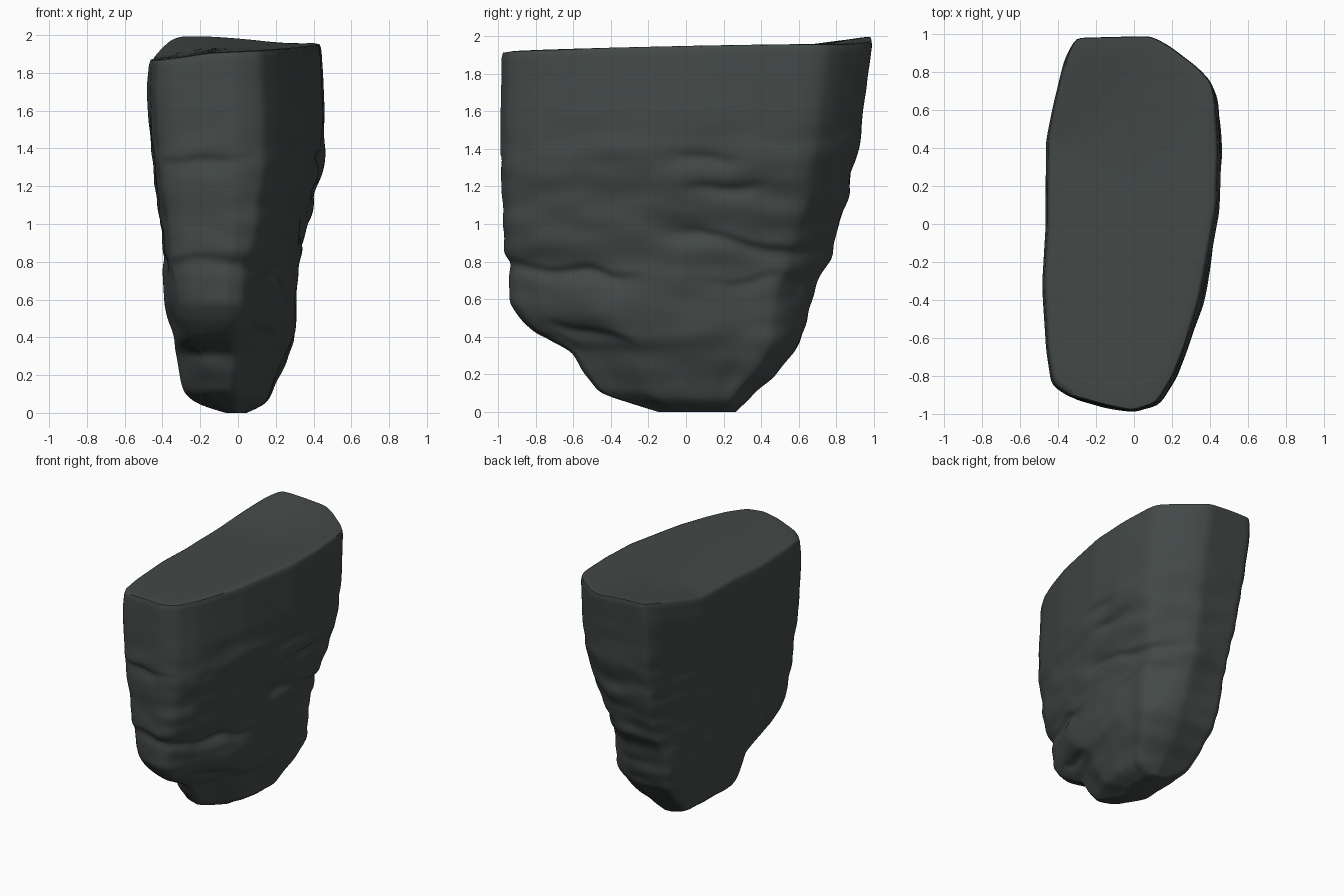
import bpy, math
from mathutils import Vector, noise

if "Cube" in bpy.data.objects:
    bpy.data.objects.remove(bpy.data.objects["Cube"])

N = 200          # points around the rock
LEVELS = 130     # rings from base to rim

# plan outline of the flat top (x, y), clockwise from the back left
OUTLINE = [(-.31, .99), (.10, 1.0), (.2, .95), (.35, .84), (.43, .76), (.45, .68),
           (.465, .4), (.455, .1), (.40, -.2), (.36, -.4), (.28, -.65), (.22, -.8),
           (.13, -.94), (0, -.98), (-.15, -.95), (-.34, -.9), (-.43, -.84),
           (-.46, -.65), (-.48, -.3), (-.46, 0), (-.46, .45), (-.42, .65), (-.36, .89)]

# side silhouettes by height: z, low, high
X_EXT = [(0, -.06, .04), (.045, -.21, .14), (.1, -.28, .17), (.2, -.30, .21), (.4, -.34, .29),
         (.6, -.385, .31), (.8, -.39, .32), (.9, -.40, .355), (1.0, -.41, .375), (1.16, -.425, .405),
         (1.25, -.435, .435), (1.38, -.445, .455), (1.45, -.455, .455),
         (1.6, -.47, .46), (1.8, -.48, .45), (1.95, -.465, .44)]
Y_EXT = [(0, -.14, .26), (.04, -.27, .30), (.1, -.45, .36), (.2, -.53, .47), (.34, -.63, .59),
         (.37, -.71, .60), (.43, -.80, .62), (.5, -.87, .64), (.6, -.94, .66), (.68, -.945, .68),
         (.8, -.935, .76), (.88, -.965, .78), (1.0, -.97, .82), (1.16, -.98, .87),
         (1.25, -.985, .87), (1.4, -.985, .92), (1.6, -.985, .94), (1.95, -.98, .99)]

# cracks: side (x, y), centre (along, z), slope, half length, depth
CRACKS = [((0, -1), (-.2, 1.34), .02, .4, .012), ((0, -1), (-.2, .79), -.02, .35, .012),
          ((0, -1), (-.2, .36), .1, .35, .02),
          ((1, 0), (-.6, .74), -.08, .4, .025), ((1, 0), (.35, .9), -.1, .45, .022),
          ((1, 0), (-.5, .42), -.25, .25, .03), ((1, 0), (.2, 1.2), .1, .25, .02),
          ((1, 0), (.1, 1.36), -.1, .2, .012), ((1, 0), (.35, .7), .06, .35, .012),
          ((-1, 0), (.3, 1.15), .1, .45, .012), ((-1, 0), (-.4, .8), -.08, .4, .012),
          ((-1, 0), (.2, .62), .08, .4, .012)]

# bulges and dents on the right face: y, z, y radius, z radius, amount
LUMPS = [(.45, 1.3, .2, .09, .025), (.5, 1.06, .22, .08, .018), (0, .98, .17, .08, -.03),
         (-.5, 1.4, .25, .06, .01), (-.7, .88, .2, .1, .012), (-.45, .58, .25, .1, .012),
         (.1, .8, .35, .06, .012), (.05, 1.36, .15, .06, -.012), (-.4, 1.0, .2, .1, .01)]


def lookup(table, z):
    for a, b in zip(table, table[1:]):
        if z <= b[0]:
            f = max(0, z - a[0]) / (b[0] - a[0])
            return Vector(a[1:]).lerp(Vector(b[1:]), f)
    return Vector(table[-1][1:])


def soft_lookup(table, z):
    r = min(.025, z)
    return (lookup(table, z - r) + lookup(table, z) * 2 + lookup(table, z + r)) / 4


def resample(points, count):
    pts = [Vector(p) for p in points]
    pts.append(pts[0].copy())
    lens = [(b - a).length for a, b in zip(pts, pts[1:])]
    step, out, seg, start = sum(lens) / count, [], 0, 0.0
    for i in range(count):
        d = i * step
        while seg < len(lens) - 1 and d > start + lens[seg]:
            start += lens[seg]
            seg += 1
        out.append(pts[seg].lerp(pts[seg + 1], (d - start) / lens[seg]))
    for _ in range(2):   # soften corners
        out = [(out[i - 1] + out[i] * 2 + out[(i + 1) % count]) / 4 for i in range(count)]
    return out


def smoothstep(a, b, v):
    t = max(0, min(1, (v - a) / (b - a)))
    return t * t * (3 - 2 * t)


def top_height(x, y):
    lift = .125 * max(0, y - .45) * smoothstep(.4, -.3, x)
    dip = .03 * smoothstep(-.1, -.46, x) * smoothstep(.95, .3, y)
    return 1.925 + .045 * x + .015 * y + lift - dip


def relief(p, n):
    """Outward displacement: rock noise, lumps and cracks."""
    fade = smoothstep(.02, .15, p.z) * (1 - .85 * smoothstep(1.35, 1.6, p.z))
    big = noise.noise(Vector((p.x * 2, p.y * 2.2, p.z * 4 + 3)))
    fine = noise.noise(Vector((p.x * 4 + 9, p.y * 4, p.z * 9)))
    d = fade * (.012 * big + .012 * fine) + .005
    side = smoothstep(.5, .9, n.x)
    for y, z, ry, rz, amount in LUMPS:
        d += side * amount * math.exp(-((p.y - y) / ry) ** 2 - ((p.z - z) / rz) ** 2)
    for (sx, sy), (c, z), slope, half, depth in CRACKS:
        facing = n.x * sx + n.y * sy
        if facing < .3:
            continue
        u = (p.y if sx else p.x) - c
        if abs(u) < half:
            v = p.z - z - slope * u - .05 * noise.noise(Vector((u * 5, z * 7, 0)))
            w = .022 if v > 0 else .05
            d -= depth * smoothstep(.3, .7, facing) * (1 - (u / half) ** 2) * math.exp(-(v / w) ** 2)
    return d


def make_rock(material):
    plan = resample(OUTLINE, N)
    normals = []
    for i in range(N):
        t = plan[(i + 1) % N] - plan[i - 1]
        normals.append(Vector((-t.y, t.x, 0)).normalized())
    verts, faces = [], []

    # stacked side rings: nose narrows lower down, foot leans right, back fills out
    for k in range(LEVELS + 1):
        t = (k / LEVELS) ** 1.1
        z = 1.95 * t
        x0, x1 = soft_lookup(X_EXT, z)
        y0, y1 = soft_lookup(Y_EXT, z)
        inset = .007 * smoothstep(.985, 1, t)
        foot = smoothstep(.42, .3, z)
        low = .25 * smoothstep(1.2, .4, z) + .2 * foot
        aim = -.17 + .2 * foot
        for q, n in zip(plan, normals):
            pinch = low * smoothstep(-.3, -.98, q.y)
            qx = q.x + (aim - q.x) * pinch
            qx *= 1 + .2 * smoothstep(.5, 1, q.y) * smoothstep(.9, .3, z)
            x = x0 + (qx + .48) / .95 * (x1 - x0)
            y = y0 + (q.y + .98) / 1.98 * (y1 - y0)
            p = Vector((x, y, t * top_height(x, y)))
            verts.append(p + n * (relief(p, n) - inset))

    # top surface rings, closing at the middle
    rim = verts[-N:]
    for f in (.97, .88, .7, .5, .3, .12):
        for p in rim:
            x, y = p.x * f, p.y * f
            verts.append(Vector((x, y, top_height(x, y) + .004)))

    rings = len(verts) // N
    for r in range(rings - 1):
        for i in range(N):
            j = (i + 1) % N
            faces.append((r * N + i, (r + 1) * N + i, (r + 1) * N + j, r * N + j))
    faces.append(tuple(range(N)))
    faces.append(tuple(reversed(range((rings - 1) * N, rings * N))))

    mesh = bpy.data.meshes.new("rock")
    mesh.from_pydata([tuple(v) for v in verts], [], faces)
    mesh.update()
    mesh.materials.append(material)
    rock = bpy.data.objects.new("rock", mesh)
    bpy.context.collection.objects.link(rock)
    return rock


stone = bpy.data.materials.new("dark stone")
stone.diffuse_color = (.056, .067, .065, 1)
stone.use_nodes = True
stone.node_tree.nodes["Principled BSDF"].inputs["Base Color"].default_value = stone.diffuse_color
rock = make_rock(stone)
bpy.context.view_layer.objects.active = rock
rock.select_set(True)
bpy.ops.object.shade_smooth_by_angle(angle=math.radians(60))
